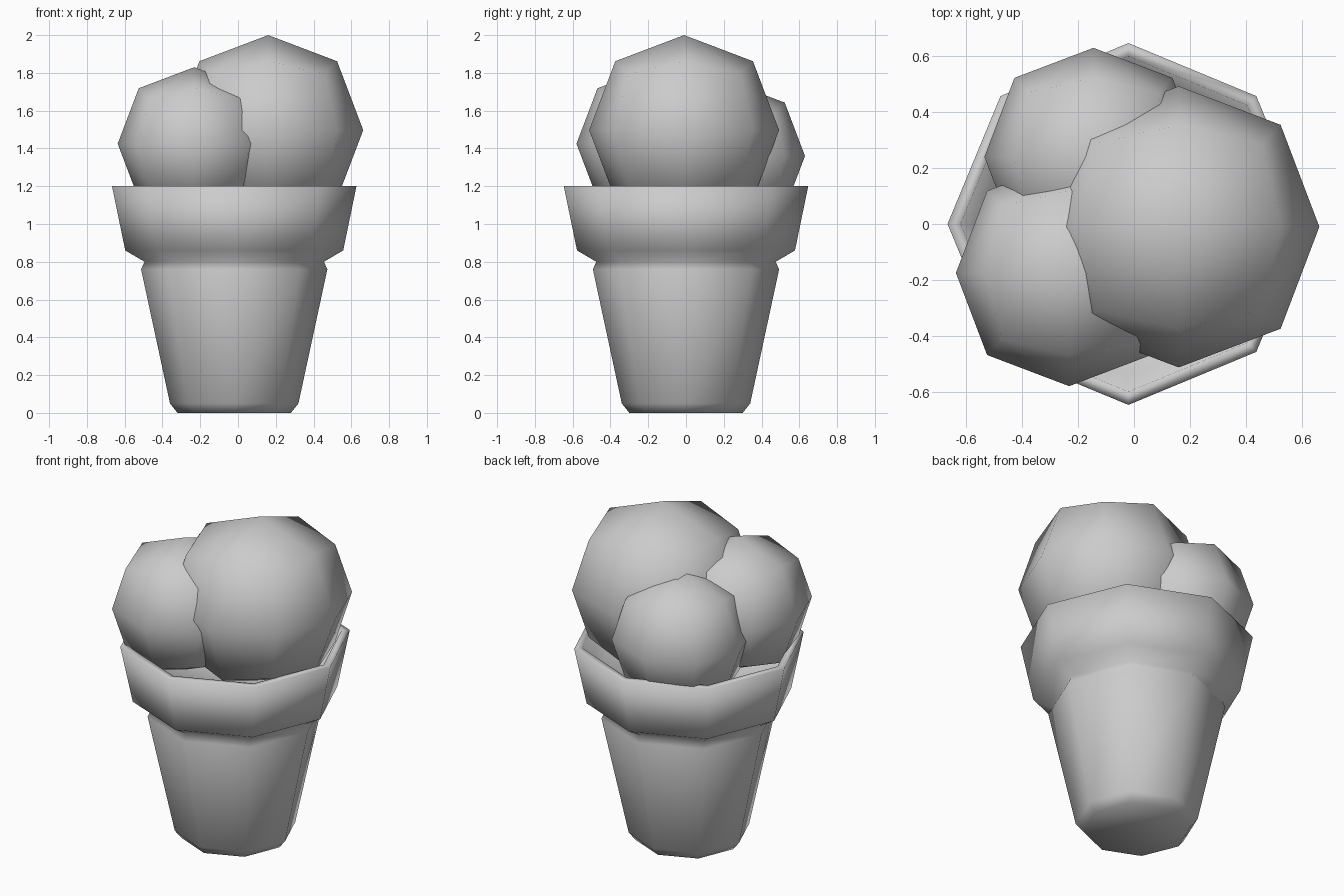
import bpy
import bmesh
import math

cube = bpy.data.objects.get("Cube")
if cube:
    bpy.data.objects.remove(cube, do_unlink=True)

grey = bpy.data.materials.new("soft_grey")
grey.use_nodes = True
colour = (0.6, 0.6, 0.6, 1)
grey.diffuse_color = colour
grey.node_tree.nodes["Principled BSDF"].inputs["Base Color"].default_value = colour


def finish(name, bm, location):
    """Turn a bmesh into a smooth shaded object."""
    bmesh.ops.recalc_face_normals(bm, faces=bm.faces)
    for face in bm.faces:
        face.smooth = True
    mesh = bpy.data.meshes.new(name)
    bm.to_mesh(mesh)
    bm.free()
    mesh.materials.append(grey)
    obj = bpy.data.objects.new(name, mesh)
    obj.location = location
    bpy.context.collection.objects.link(obj)
    return obj


def lathe(name, profile, sides, location):
    """Stack rings of a (radius, height) profile and cap both ends."""
    bm = bmesh.new()
    rings = []
    for radius, z in profile:
        angles = [math.tau * i / sides for i in range(sides)]
        rings.append([bm.verts.new((radius * math.cos(a), radius * math.sin(a), z))
                      for a in angles])
    for low, high in zip(rings, rings[1:]):
        for i in range(sides):
            j = (i + 1) % sides
            bm.faces.new((low[i], low[j], high[j], high[i]))
    bm.faces.new(rings[0])
    bm.faces.new(rings[-1])
    return finish(name, bm, location)


def scoop(name, radius, location):
    """Round ball made from a cube with each face split in four."""
    bm = bmesh.new()
    bmesh.ops.create_cube(bm, size=2)
    bmesh.ops.subdivide_edges(bm, edges=bm.edges[:], cuts=1, use_grid_fill=True)
    for v in bm.verts:
        on_axis = v.co.length < 1.1
        v.co = v.co.normalized() * radius * (1 if on_axis else 1.025)
    return finish(name, bm, location)


# Eight-sided cone with a flared collar and hollow top
cone_profile = [
    (0.30, 0), (0.34, 0.05), (0.493, 0.76), (0.475, 0.80),
    (0.577, 0.86), (0.647, 1.20), (0.60, 1.20), (0.55, 0.98),
]
lathe("cone", cone_profile, 8, (-0.02, 0, 0))

# Three overlapping scoops
scoop("large_scoop", 0.503, (0.16, -0.01, 1.497))
scoop("front_scoop", 0.405, (-0.232, -0.175, 1.425))
scoop("back_scoop", 0.39, (-0.145, 0.24, 1.36))
